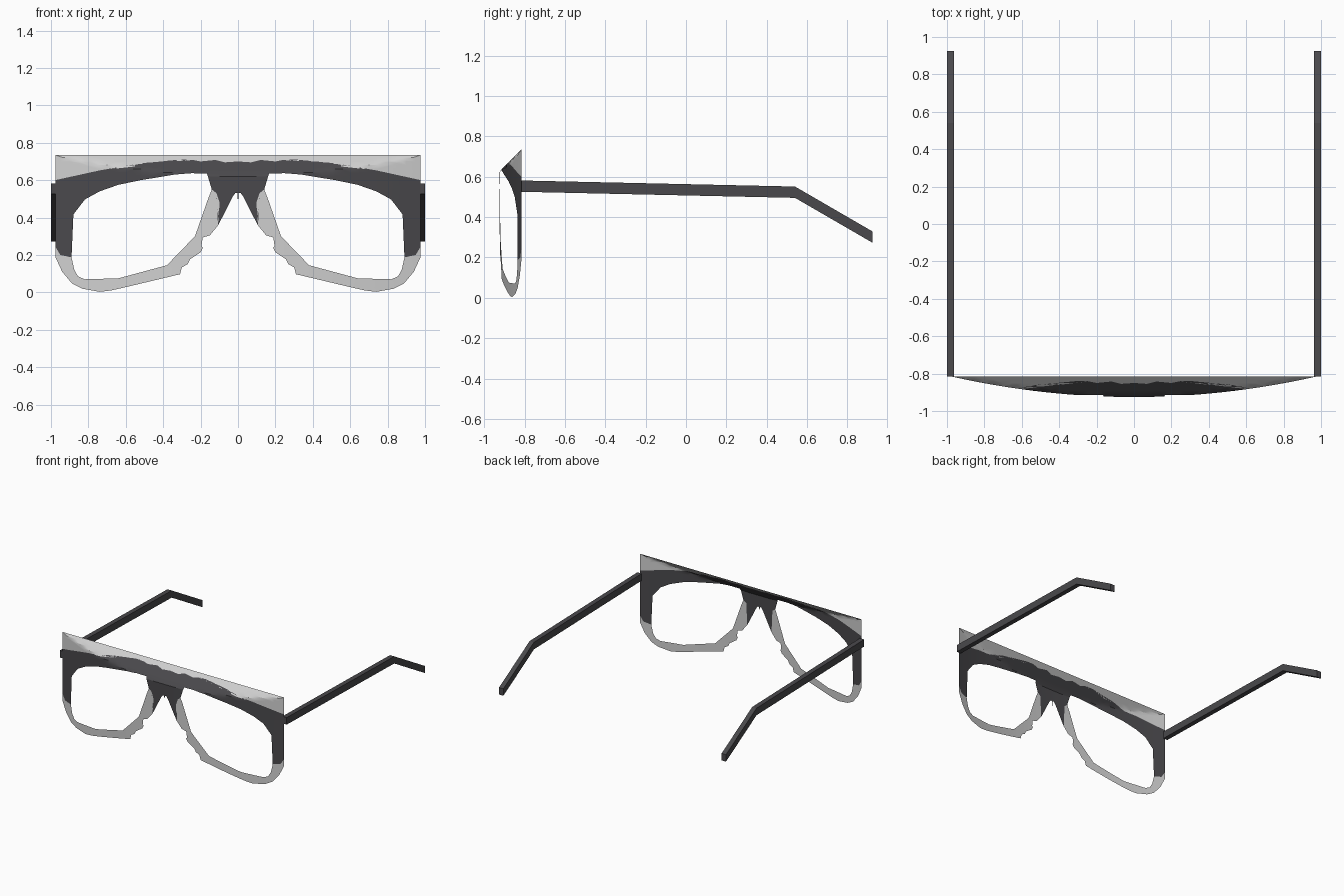
import bpy
import bmesh
import math
from mathutils import Vector

if "Cube" in bpy.data.objects:
    bpy.data.objects.remove(bpy.data.objects["Cube"], do_unlink=True)


def make_material(name, colour):
    mat = bpy.data.materials.new(name)
    mat.use_nodes = True
    mat.diffuse_color = colour
    mat.node_tree.nodes["Principled BSDF"].inputs["Base Color"].default_value = colour
    return mat


dark = make_material("charcoal", (0.068, 0.066, 0.072, 1))
light = make_material("pale grey", (0.63, 0.63, 0.63, 1))

HALF_WIDTH, TOP, BACK, BULGE = 0.977, 0.735, -0.815, 0.11


def sheet_depth(x, z):
    """Wrap-around curve of the front, cut by the sloping brow plane."""
    curve = BACK - BULGE * (1 - (x / HALF_WIDTH) ** 2)
    return min(BACK, max(curve, BACK + z - TOP))


def add_object(name, bm, mat, smooth=False):
    mesh = bpy.data.meshes.new(name)
    bm.to_mesh(mesh)
    bm.free()
    mesh.materials.append(mat)
    obj = bpy.data.objects.new(name, mesh)
    bpy.context.collection.objects.link(obj)
    if smooth:
        bpy.ops.object.select_all(action='DESELECT')
        obj.select_set(True)
        bpy.context.view_layer.objects.active = obj
        bpy.ops.object.shade_smooth_by_angle(angle=math.radians(25))
    return obj


def cut(bm, point, normal):
    bmesh.ops.bisect_plane(bm, geom=bm.verts[:] + bm.edges[:] + bm.faces[:],
                           plane_co=point, plane_no=normal, dist=1e-5)


def sheet_part(name, outline, mat):
    """Fill a half outline, cut it finely, bend it and mirror it."""
    bm = bmesh.new()
    face = bm.faces.new([bm.verts.new((x, 0, z)) for x, z in outline])
    bmesh.ops.triangulate(bm, faces=[face])
    for i in range(1, 20):
        cut(bm, (i * 0.05, 0, 0), (1, 0, 0))
    for i in range(6):
        cut(bm, (0, 0, 0.62 + i * 0.02), (0, 0, 1))
    for v in bm.verts:
        v.co.y = sheet_depth(v.co.x, v.co.z)
    copy = bmesh.ops.duplicate(bm, geom=bm.verts[:] + bm.edges[:] + bm.faces[:])["geom"]
    for v in copy:
        if isinstance(v, bmesh.types.BMVert):
            v.co.x *= -1
    bmesh.ops.remove_doubles(bm, verts=bm.verts[:], dist=1e-4)
    bm.normal_update()
    flipped = [f for f in bm.faces if f.normal.y > 0]
    bmesh.ops.reverse_faces(bm, faces=flipped)
    return add_object(name, bm, mat, smooth=True)


# Shared outlines of the left half, as (x, z)
brow_line = [(0, .7), (.07, .695), (.12, .708), (.2, .7), (.25, .71), (.31, .71),
             (.52, .69), (.74, .652), (.977, .6)]
colour_break = [(.977, .245), (.95, .2), (.89, .187)]
lens_top = [(.9, .31), (.88, .417), (.855, .46), (.818, .497), (.74, .54), (.64, .575),
            (.52, .6), (.337, .63), (.25, .637), (.166, .636), (.145, .6), (.14, .55)]
lens_bottom = [(.16, .5), (.23, .3), (.26, .24), (.3, .195), (.38, .145), (.64, .075),
               (.82, .07), (.855, .085), (.875, .12)]
pad_break = [(.115, .53), (.095, .47), (.11, .42), (.107, .358)]
nose_arch = [(.085, .4), (.03, .51), (.015, .53), (0, .53)]
rim_bottom = [(.977, .19), (.94, .11), (.888, .048), (.834, .02), (.74, .003), (.68, .01),
              (.6, .028), (.31, .097), (.3, .134), (.27, .15), (.257, .176), (.2, .214),
              (.187, .24), (.21, .257), (.187, .294), (.15, .305)]

# Dark front, pale corners above it and pale rims below it
sheet_part("front_brow_and_bridge",
           brow_line + colour_break + lens_top + pad_break + nose_arch, dark)
sheet_part("upper_corner_panel", brow_line + [(HALF_WIDTH, TOP), (0, TOP)], light)
sheet_part("lower_rims",
           colour_break[:1] + rim_bottom + pad_break[::-1] + lens_top[-1:]
           + lens_bottom + colour_break[:0:-1], light)
sheet_part("bridge_tip", [(0, .53), (.003, .53), (0, .475)], dark)

# Temple arms: a bent strip extruded across x
arm_path = [(BACK, .553), (.54, .523), (.925, .3)]
arm_profile = ([(y, z + .028) for y, z in arm_path]
               + [(y, z - .028) for y, z in reversed(arm_path)])
for side, sign in (("left", 1), ("right", -1)):
    bm = bmesh.new()
    face = bm.faces.new([bm.verts.new((sign * .962, y, z)) for y, z in arm_profile])
    new = bmesh.ops.extrude_face_region(bm, geom=[face])["geom"]
    bmesh.ops.translate(bm, vec=Vector((sign * .038, 0, 0)),
                        verts=[v for v in new if isinstance(v, bmesh.types.BMVert)])
    bmesh.ops.recalc_face_normals(bm, faces=bm.faces[:])
    add_object(side + "_temple_arm", bm, dark)
